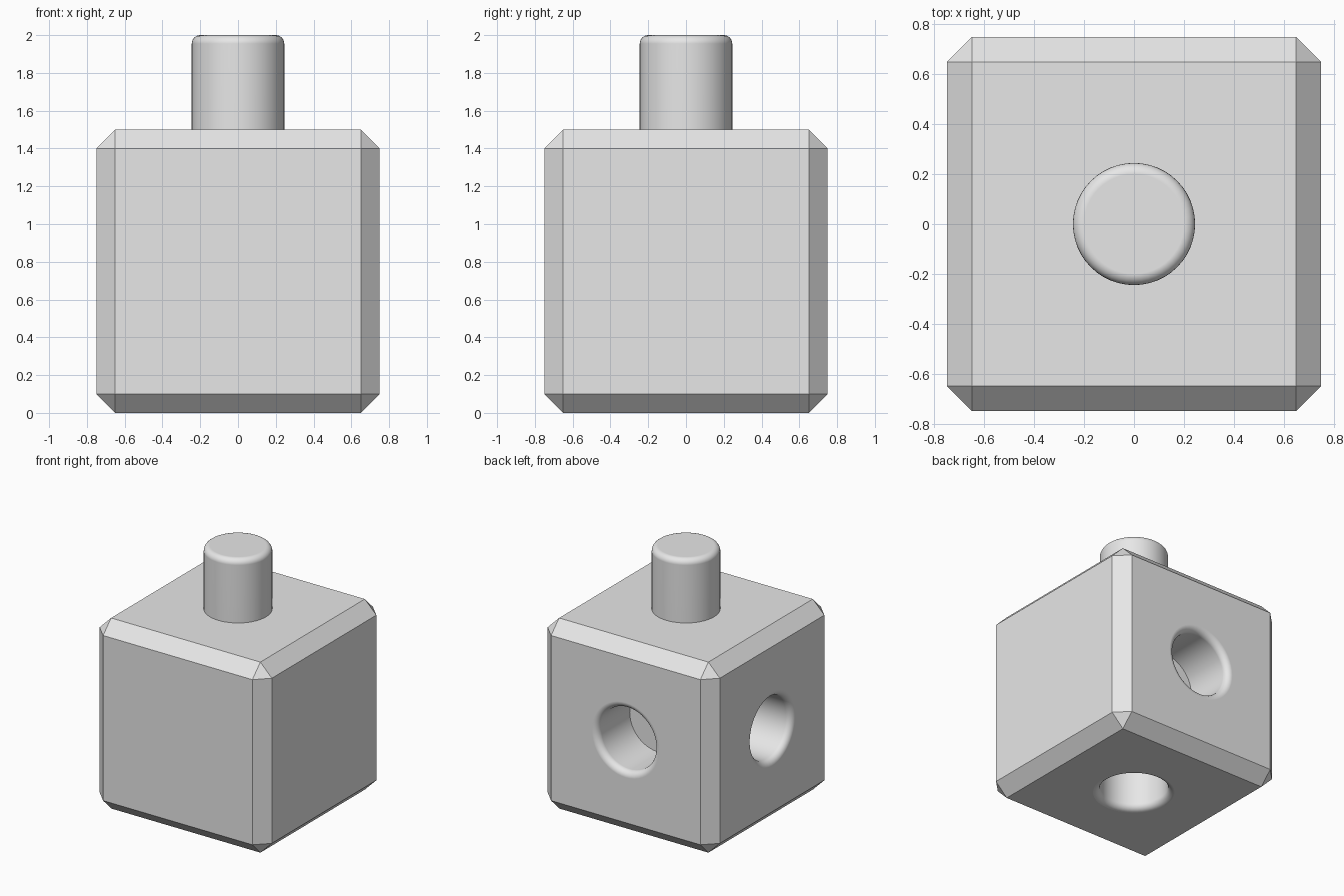
import bpy, bmesh, math
from mathutils import Matrix

if "Cube" in bpy.data.objects:
    bpy.data.objects.remove(bpy.data.objects["Cube"])

HALF, CHAMFER = 0.75, 0.10
PEG_R, PEG_TOP, PEG_FILLET = 0.245, 2.0, 0.045
HOLE_R, HOLE_DEPTH, HOLE_FILLET = 0.245, 0.40, 0.05

grey = bpy.data.materials.new("plain grey")
grey.diffuse_color = (0.8, 0.8, 0.8, 1)
grey.use_nodes = True
grey.node_tree.nodes["Principled BSDF"].inputs["Base Color"].default_value = grey.diffuse_color


def make_object(name, bm):
    bmesh.ops.recalc_face_normals(bm, faces=bm.faces)
    mesh = bpy.data.meshes.new(name)
    bm.to_mesh(mesh)
    bm.free()
    mesh.materials.append(grey)
    obj = bpy.data.objects.new(name, mesh)
    bpy.context.collection.objects.link(obj)
    return obj


def arc(cx, cz, r, a0, a1, steps=6):
    angles = [math.radians(a0 + (a1 - a0) * i / steps) for i in range(steps + 1)]
    return [(cx + r * math.cos(a), cz + r * math.sin(a)) for a in angles]


def lathe(name, profile, sides=48):
    """Closed solid of revolution about z from (radius, height) points."""
    bm = bmesh.new()
    rings = [[bm.verts.new((r * math.cos(2 * math.pi * i / sides),
                            r * math.sin(2 * math.pi * i / sides), z))
              for i in range(sides)] for r, z in profile]
    for low, high in zip(rings, rings[1:]):
        for i in range(sides):
            j = (i + 1) % sides
            bm.faces.new((low[i], low[j], high[j], high[i]))
    bm.faces.new(rings[0])
    bm.faces.new(rings[-1])
    return make_object(name, bm)


def smooth(obj):
    bpy.ops.object.select_all(action='DESELECT')
    obj.select_set(True)
    bpy.context.view_layer.objects.active = obj
    bpy.ops.object.shade_smooth_by_angle(angle=math.radians(30))
    weighted = obj.modifiers.new("flat_face_normals", 'WEIGHTED_NORMAL')
    weighted.keep_sharp = True


# Chamfered cube body
bm = bmesh.new()
bmesh.ops.create_cube(bm, size=2 * HALF, matrix=Matrix.Translation((0, 0, HALF)))
bmesh.ops.bevel(bm, geom=bm.edges[:], offset=CHAMFER, segments=1, affect='EDGES')
body = make_object("body", bm)

# Sockets with rounded rims in the back, left and bottom faces
socket = [(HOLE_R, -HOLE_DEPTH)]
socket += arc(HOLE_R + HOLE_FILLET, -HOLE_FILLET, HOLE_FILLET, 180, 90)
socket += [(HOLE_R + HOLE_FILLET, 0.1)]
center = Matrix.Translation((0, 0, HALF))
for side, angle, axis in (("back", -90, 'X'), ("left", -90, 'Y'), ("bottom", 180, 'X')):
    cutter = lathe(side + "_socket_cutter", socket)
    cutter.data.transform(center @ Matrix.Rotation(math.radians(angle), 4, axis)
                          @ Matrix.Translation((0, 0, HALF)))
    cutter.hide_render = True
    cut = body.modifiers.new(side + "_socket", 'BOOLEAN')
    cut.operation, cut.solver, cut.object = 'DIFFERENCE', 'EXACT', cutter

# Apply the cuts and remove the cutters
bpy.context.view_layer.objects.active = body
for mod in list(body.modifiers):
    cutter = mod.object
    bpy.ops.object.modifier_apply(modifier=mod.name)
    bpy.data.objects.remove(cutter)
smooth(body)

# Peg with rounded top edge
peg = lathe("peg", [(PEG_R, 2 * HALF - 0.02)]
            + arc(PEG_R - PEG_FILLET, PEG_TOP - PEG_FILLET, PEG_FILLET, 0, 90))
smooth(peg)
